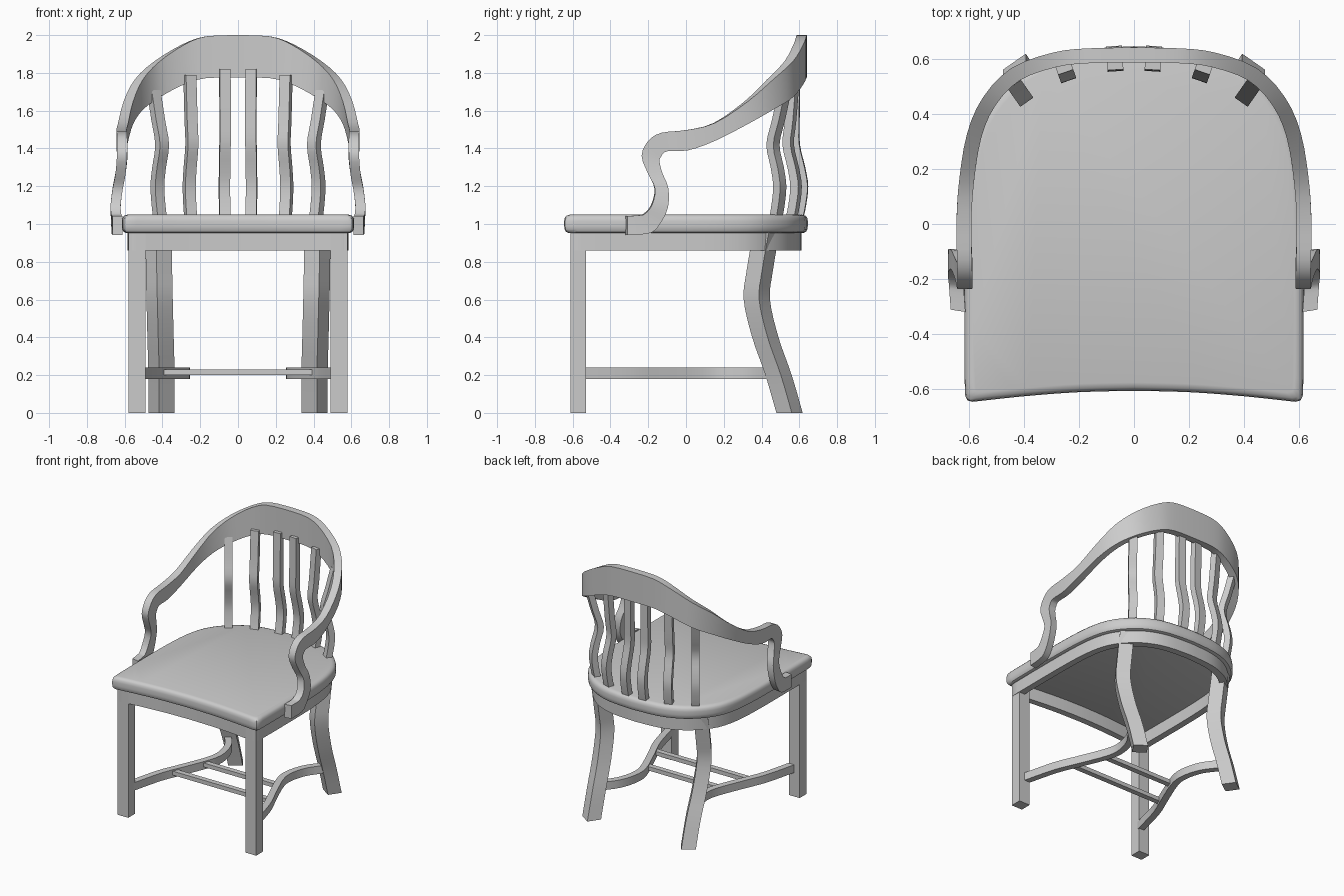
import bpy, bmesh, math
from mathutils import Vector

if "Cube" in bpy.data.objects:
    bpy.data.objects.remove(bpy.data.objects["Cube"])


def smooth(pts, n=4):
    """Catmull-Rom resampling of tuples of any length."""
    out = []
    for i in range(len(pts) - 1):
        a, b, c, d = (Vector(pts[max(0, min(len(pts) - 1, i + k))]) for k in (-1, 0, 1, 2))
        for s in range(n):
            t = s / n
            out.append(0.5 * (2 * b + (c - a) * t + (2 * a - 5 * b + 4 * c - d) * t * t
                              + (3 * b - a - 3 * c + d) * t ** 3))
    return out + [Vector(pts[-1])]


def loft(name, rings, start=True, end=True, loop=False, mirror=False):
    """Skin a list of equal-sized rings, with optional end caps."""
    bm = bmesh.new()
    vs = [[bm.verts.new(p) for p in r] for r in rings]
    n = len(rings[0])
    pairs = list(zip(vs, vs[1:])) + ([(vs[-1], vs[0])] if loop else [])
    for a, b in pairs:
        for i in range(n):
            j = (i + 1) % n
            bm.faces.new((a[i], a[j], b[j], b[i]))
    if start and not loop:
        bm.faces.new(vs[0])
    if end and not loop:
        bm.faces.new(vs[-1])
    bmesh.ops.recalc_face_normals(bm, faces=bm.faces)
    me = bpy.data.meshes.new(name)
    bm.to_mesh(me)
    bm.free()
    ob = bpy.data.objects.new(name, me)
    bpy.context.collection.objects.link(ob)
    bpy.ops.object.select_all(action='DESELECT')
    ob.select_set(True)
    bpy.context.view_layer.objects.active = ob
    bpy.ops.object.shade_smooth_by_angle(angle=math.radians(35))
    if mirror:
        ob.modifiers.new("Mirror", 'MIRROR')
    return ob


def rect(x, y, z, w, d, deg=0):
    """Horizontal rectangle, turned about z."""
    c, s = math.cos(math.radians(deg)), math.sin(math.radians(deg))
    return [(x + c * u - s * v, y + s * u + c * v, z)
            for u, v in ((-w / 2, -d / 2), (w / 2, -d / 2), (w / 2, d / 2), (-w / 2, d / 2))]


# Seat outline: concave front, straight sides, rounded back
front = smooth([(0, -.605), (.2, -.61), (.4, -.625), (.585, -.645)], 3)
corner = [Vector((.604, -.64)), Vector((.612, -.625))]
back = smooth([(.614, -.58), (.615, -.3), (.612, 0), (.595, .22), (.55, .38),
               (.46, .5), (.35, .58), (.2, .63), (0, .645)], 3)
half = front + corner + back
outline = half + [Vector((-p.x, p.y)) for p in reversed(half[1:-1])]


def plan(z, s):
    return [(p.x * s, p.y * s, z) for p in outline]


# Seat with rounded rim
loft("seat", [plan(z, s) for z, s in ((.953, .965), (.958, .984), (.972, .997), (.99, 1), (1.015, 1),
                                      (1.033, .995), (1.045, .978), (1.05, .95))])

# Apron ring under the seat
loft("apron", [plan(.86, .95), plan(.955, .95), plan(.955, .87), plan(.86, .87)], loop=True)

# Straight front legs
loft("front_legs", [rect(.535, -.57, z, .09, .082) for z in (0, .955)], mirror=True)

# Curved back legs, set diagonally
leg = smooth([(.405, .548, 0), (.405, .49, .2), (.41, .42, .4), (.415, .375, .6),
              (.418, .39, .75), (.42, .425, .955)])
loft("back_legs", [rect(p.x, p.y, p.z, .1, .1, -35) for p in leg], mirror=True)

# Back rail, arm and scrolled arm post as one band:
# (x, plan angle, upper y, upper z, lower y, lower z)
band = smooth([
    (0, 90, .613, 2.0, .613, 1.775),
    (.17, 87, .61, 1.993, .61, 1.772),
    (.29, 76, .595, 1.95, .595, 1.74),
    (.43, 57, .543, 1.86, .543, 1.67),
    (.525, 37, .445, 1.765, .445, 1.605),
    (.58, 20, .32, 1.65, .32, 1.53),
    (.608, 7, .15, 1.535, .15, 1.44),
    (.617, 2, 0, 1.497, .01, 1.39),
    (.615, 0, -.13, 1.483, -.10, 1.385),
    (.613, 0, -.20, 1.44, -.13, 1.36),
    (.614, 0, -.235, 1.36, -.14, 1.33),
    (.622, 0, -.20, 1.265, -.125, 1.27),
    (.637, 3, -.165, 1.185, -.095, 1.19),
    (.648, 6, -.183, 1.1, -.098, 1.09),
    (.645, 8, -.22, 1.055, -.135, 1.01),
    (.643, 9, -.25, 1.046, -.19, .953),
    (.638, 9, -.315, 1.042, -.315, .943)], 3)
rings = []
for x, ang, yu, zu, yl, zl in band:
    nx, ny = .027 * math.cos(math.radians(ang)), .027 * math.sin(math.radians(ang))
    if x < 1e-5:
        nx = 0
    rings.append([(x + nx, yu + ny, zu), (x - nx, yu - ny, zu),
                  (x - nx, yl - ny, zl), (x + nx, yl + ny, zl)])
loft("back_rail_and_arms", rings, start=False, mirror=True)

# Wavy back slats: base x, base y, plan angle, outward lean, top z
for i, (x, y, deg, lean, top) in enumerate(((.07, .597, 4, -.015, 1.82), (.25, .558, 19, .015, 1.79),
                                            (.412, .475, 35, .06, 1.71))):
    c, s = math.cos(math.radians(deg)), math.sin(math.radians(deg))
    path = smooth([(0, 1.03), (.015, 1.1), (.026, 1.2), (.01, 1.3), (-.018, 1.42),
                   (-.012 + lean * .5, 1.55), (lean, top)], 3)
    loft(f"back_slats_{i + 1}", [rect(x + o * s, y + o * c, z, .058, .045, -deg) for o, z in path],
         mirror=True)

# Curved side stretchers
side = smooth([(.515, -.55), (.45, -.3), (.375, -.12), (.295, .08), (.28, .2), (.32, .34), (.41, .46)])
rings = []
for i, p in enumerate(side):
    t = (side[min(i + 1, len(side) - 1)] - side[max(i - 1, 0)]).normalized() * .024
    rings.append([(p.x + t.y, p.y - t.x, .18), (p.x + t.y, p.y - t.x, .24),
                  (p.x - t.y, p.y + t.x, .24), (p.x - t.y, p.y + t.x, .18)])
loft("side_stretchers", rings, mirror=True)

# Two cross stretchers
for i, (y, w) in enumerate(((-.2, .82), (.03, .64))):
    loft(f"cross_stretcher_{i + 1}", [rect(0, y, z, w, .04) for z in (.2, .23)])
